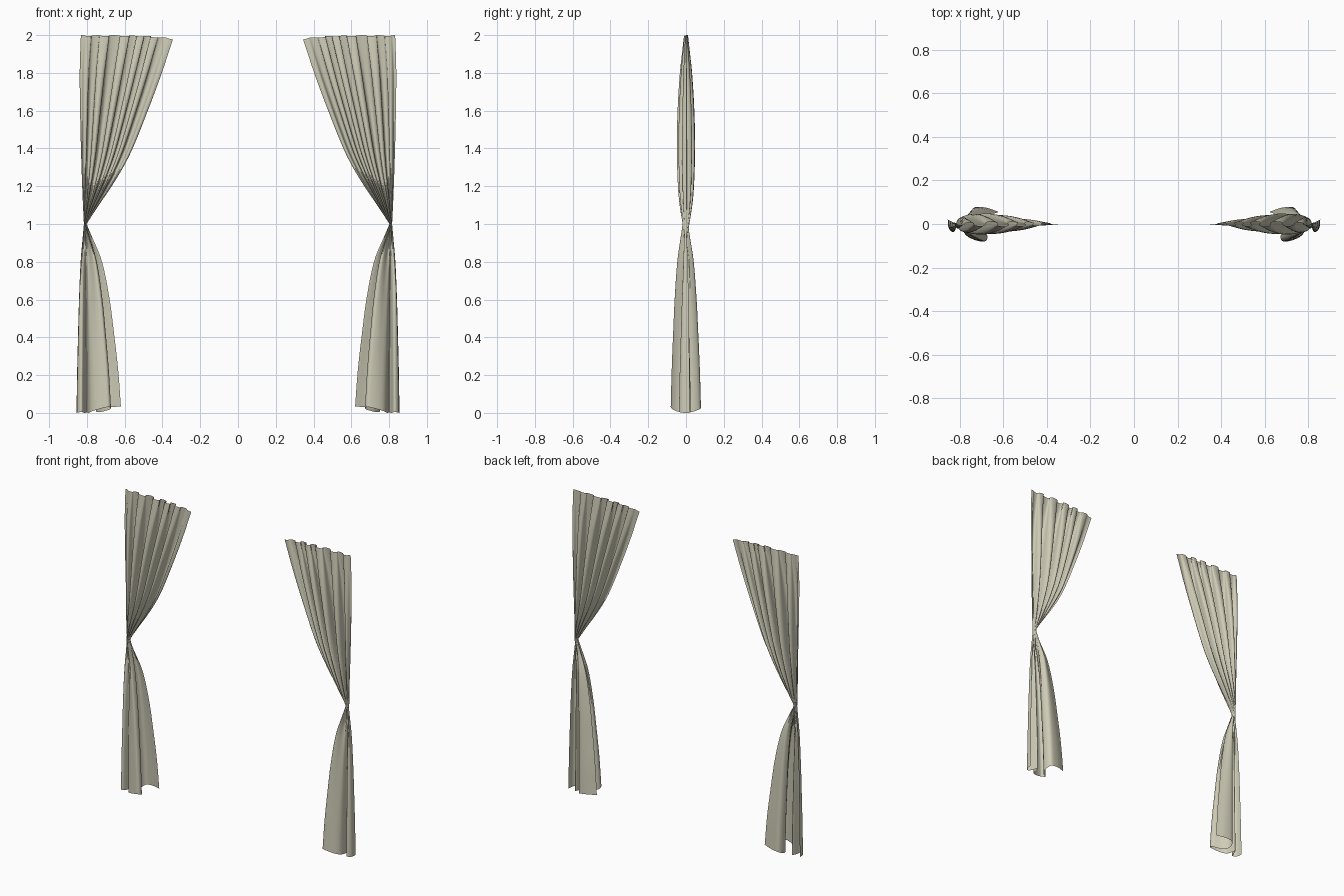
import bpy, math

if "Cube" in bpy.data.objects:
    bpy.data.objects.remove(bpy.data.objects["Cube"])

COLS, ROWS, FOLDS = 120, 90, 5.5


def hermite(keys, t):
    """Smooth interpolation through (t, value) keys in rising t."""
    n = len(keys)
    t = min(max(t, keys[0][0]), keys[-1][0])
    i = 0
    while i < n - 2 and t > keys[i + 1][0]:
        i += 1

    def slope(k):
        a, b = keys[max(k - 1, 0)], keys[min(k + 1, n - 1)]
        return (b[1] - a[1]) / (b[0] - a[0])
    (t0, p0), (t1, p1) = keys[i], keys[i + 1]
    h = t1 - t0
    f = (t - t0) / h
    return ((2*f**3 - 3*f**2 + 1) * p0 + (f**3 - 2*f**2 + f) * h * slope(i)
            + (3*f**2 - 2*f**3) * p1 + (f**3 - f**2) * h * slope(i + 1))


# Silhouette of the upper drape by height: inner edge, outer edge, fold depth
INNER = [(1, -.802), (1.1, -.738), (1.2, -.672), (1.3, -.612), (1.4, -.562),
         (1.6, -.483), (1.8, -.41), (2, -.345)]
OUTER = [(1, -.816), (1.2, -.825), (1.5, -.834), (1.8, -.838), (2, -.832)]
DEPTH = [(1, .018), (1.1, .034), (1.2, .043), (1.4, .049), (1.6, .045),
         (1.8, .033), (1.92, .02), (2, .011)]
# How far the cloth below the tie has opened towards its hem
OPEN = [(0, 1), (.2, .92), (.4, .8), (.6, .66), (.8, .44), (.93, .16), (1, 0)]
# Hem outline seen from above, outer edge to inner edge
HEM = [(-.855, .02), (-.85, -.02), (-.825, -.035), (-.80, .025), (-.78, -.04),
       (-.74, -.07), (-.685, -.08), (-.675, -.05), (-.72, -.015), (-.75, .03),
       (-.735, .075), (-.68, .075), (-.62, .055)]
HEM_X = [(i / (len(HEM) - 1), p[0]) for i, p in enumerate(HEM)]
HEM_Y = [(i / (len(HEM) - 1), p[1]) for i, p in enumerate(HEM)]


def upper(s, t):
    a = 2 * math.pi * FOLDS * s + .9 * math.sin(9 * s)
    env = math.sin(math.pi * min(max(s, .002), .998)) ** .6
    lo, hi = hermite(OUTER, t), hermite(INNER, t)
    sway = .022 * (hi - lo) * math.sin(2 * a) * env
    y = hermite(DEPTH, t) * env * math.cos(a)
    return lo + (hi - lo) * s + sway, y


def cloth_point(s, t):
    if t >= 1:
        x, y = upper(s, t)
        top = 2 - .018 * s ** 4 - .005 * (1 - math.cos(2 * math.pi * FOLDS * s)) / 2
        return x, y, 1 + (t - 1) * (top - 1)
    px, py = upper(s, 1)
    hx, hy = hermite(HEM_X, s), hermite(HEM_Y, s)
    w = hermite(OPEN, t)
    lift = .7 * max(0, hx + .81) ** 2 + 3.2 * hy ** 2
    return px + (hx - px) * w, py + (hy - py) * w, t + lift * (1 - t)


mat = bpy.data.materials.new("cream_cloth")
mat.diffuse_color = (.62, .60, .47, 1)
mat.use_nodes = True
mat.node_tree.nodes["Principled BSDF"].inputs["Base Color"].default_value = mat.diffuse_color


def curtain(name, side):
    verts = []
    for r in range(ROWS + 1):
        for c in range(COLS + 1):
            x, y, z = cloth_point(c / COLS, 2 * r / ROWS)
            verts.append((-side * x if side > 0 else x, y, z))
    w = COLS + 1
    faces = []
    for r in range(ROWS):
        for c in range(COLS):
            a = r * w + c
            f = (a, a + 1, a + w + 1, a + w)
            faces.append(f[::-1] if side > 0 else f)
    me = bpy.data.meshes.new(name)
    me.from_pydata(verts, [], faces)
    me.materials.append(mat)
    for p in me.polygons:
        p.use_smooth = True
    ob = bpy.data.objects.new(name, me)
    bpy.context.collection.objects.link(ob)


# Mirrored pair of tied-back curtains
curtain("left_curtain", -1)
curtain("right_curtain", 1)
